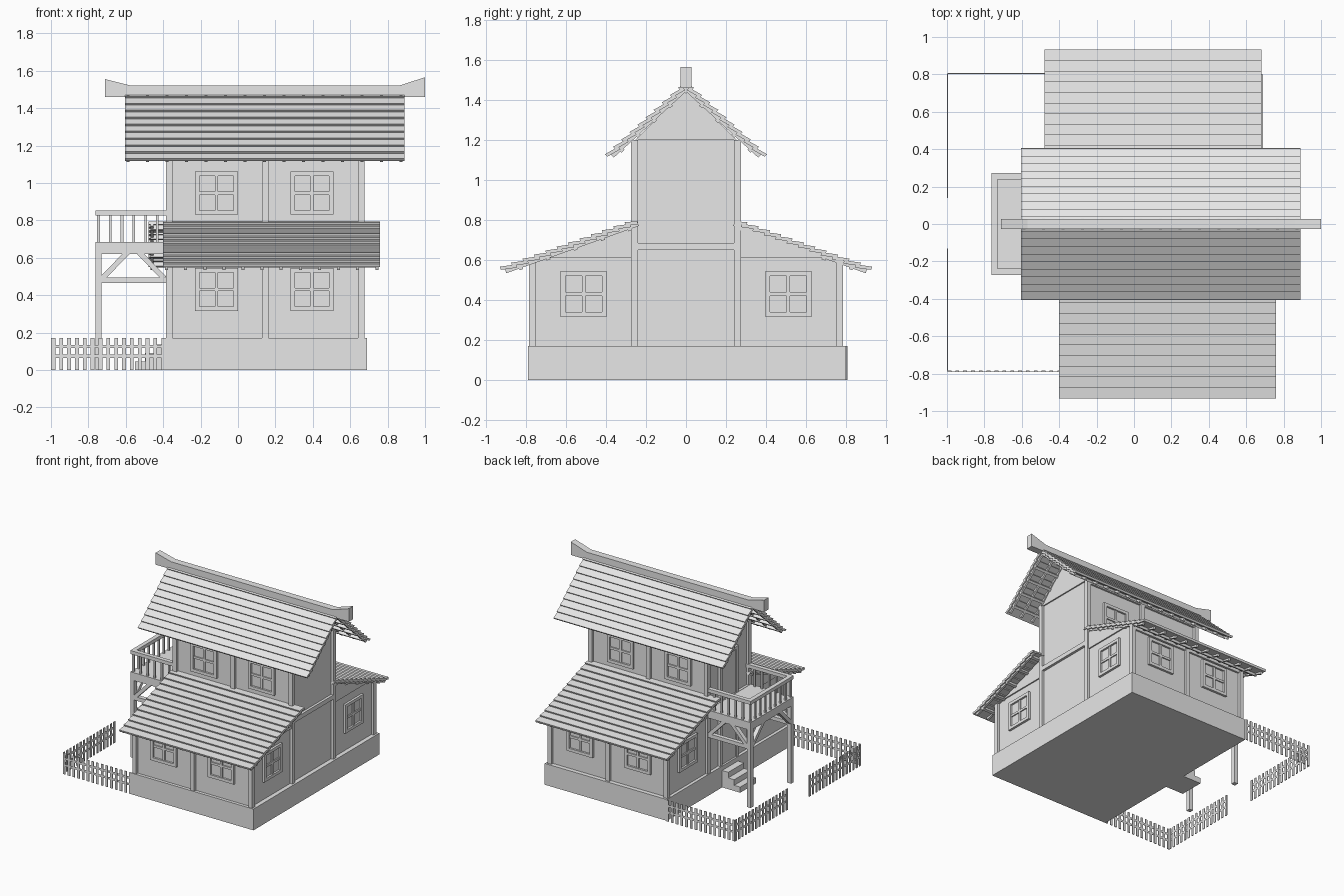
import bpy, bmesh
from mathutils import Vector

cube = bpy.data.objects.get("Cube")
if cube:
    bpy.data.objects.remove(cube)

grey = bpy.data.materials.new("plain_grey")
grey.use_nodes = True
grey.diffuse_color = (0.8, 0.8, 0.8, 1)
grey.node_tree.nodes["Principled BSDF"].inputs["Base Color"].default_value = (0.8, 0.8, 0.8, 1)


def finish(name, bm):
    bmesh.ops.recalc_face_normals(bm, faces=bm.faces)
    mesh = bpy.data.meshes.new(name)
    bm.to_mesh(mesh)
    bm.free()
    mesh.materials.append(grey)
    bpy.context.collection.objects.link(bpy.data.objects.new(name, mesh))


def prism(bm, points, lo, hi, axis="x"):
    """Extrude a (y, z) outline along x, or an (x, z) outline along y."""
    def place(p, t):
        return (t, p[0], p[1]) if axis == "x" else (p[0], t, p[1])
    a = [bm.verts.new(place(p, lo)) for p in points]
    b = [bm.verts.new(place(p, hi)) for p in points]
    bm.faces.new(a)
    bm.faces.new(b)
    for i in range(len(a)):
        j = (i + 1) % len(a)
        bm.faces.new((a[i], a[j], b[j], b[i]))


def box(bm, x0, x1, y0, y1, z0, z1):
    prism(bm, [(y0, z0), (y1, z0), (y1, z1), (y0, z1)], x0, x1)


def strip(bm, p, q, width, lo, hi, axis):
    """Straight bar between two points of an outline plane."""
    p, q = Vector(p), Vector(q)
    d = (q - p).normalized()
    n = Vector((-d.y, d.x)) * width / 2
    prism(bm, [p - n, q - n, q + n, p + n], lo, hi, axis)


LEFT, RIGHT = -0.385, 0.675      # outer faces of the timber frame in x
MID, END = 0.275, 0.785          # outer faces in y: tower, annexes
INSET, POST = 0.02, 0.034

# Plinth
bm = bmesh.new()
box(bm, -0.39, 0.69, -0.79, 0.8, 0, 0.17)
finish("plinth", bm)

# Tower walls with raised gable ends
bm = bmesh.new()
w = MID - INSET
box(bm, LEFT + INSET, RIGHT - INSET, -w, w, 0.15, 1.2)
prism(bm, [(-w, 1.2), (w, 1.2), (0, 1.455)], LEFT + 0.01, RIGHT - 0.01)
finish("tower_walls", bm)

# Annex walls, front and back
for name, s in (("front", -1), ("back", 1)):
    bm = bmesh.new()
    e = END - INSET
    prism(bm, [(s * w, 0.15), (s * e, 0.15), (s * e, 0.59), (s * w, 0.77)], LEFT + INSET, RIGHT - INSET)
    prism(bm, [(s * w, 0.61), (s * 0.7, 0.61), (s * w, 0.765)], LEFT + 0.01, RIGHT - 0.01)
    finish(name + "_annex_walls", bm)

# Timber posts and beams
bm = bmesh.new()
columns = [LEFT, (LEFT + RIGHT - POST) / 2, RIGHT - POST]
for s in (-1, 1):
    for x in columns:
        for edge, z0, z1 in ((END, 0.16, 0.6), (MID, 0.7, 1.2)):
            y = sorted((s * edge, s * (edge - POST)))
            box(bm, x, x + POST, *y, z0, z1)
    for edge, z in ((END, 0.56), (MID, 1.17)):
        y = sorted((s * (edge - 0.005), s * (edge - POST)))
        box(bm, LEFT, RIGHT, *y, z, z + 0.03)
    y = sorted((s * MID, s * (MID - POST)))
    for x in (LEFT, RIGHT - POST):
        box(bm, x, x + POST, *y, 0.16, 1.2)
for x in (LEFT, RIGHT - POST):
    box(bm, x, x + POST, -MID, MID, 0.65, 0.685)
finish("timber_frame", bm)


# Windows: frame, cross bars and sunken pane
def window(bm, axis, centre, z, face, out):
    h, bar = 0.115, 0.024

    def part(u0, u1, z0, z1, depth):
        a, b = sorted((face - out * 0.01, face + out * depth))
        u = (centre + u0, centre + u1)
        if axis == "y":
            box(bm, *u, a, b, z + z0, z + z1)
        else:
            box(bm, a, b, *u, z + z0, z + z1)
    part(-h, h, -h, h, 0.003)
    for s in (-1, 1):
        lo, hi = sorted((s * h, s * (h - bar)))
        part(lo, hi, -h, h, 0.018)
        part(-h + bar, h - bar, lo, hi, 0.018)
    part(-0.009, 0.009, -h + bar, h - bar, 0.012)
    part(-h + bar, h - bar, -0.009, 0.009, 0.012)


bm = bmesh.new()
for s in (-1, 1):
    for x in (-0.115, 0.395):
        window(bm, "y", x, 0.43, s * (END - INSET), s)
        window(bm, "y", x, 0.945, s * (MID - INSET), s)
    window(bm, "x", s * 0.512, 0.43, RIGHT - INSET, 1)
    window(bm, "x", s * 0.512, 0.43, LEFT + INSET, -1)
finish("windows", bm)

# Doors on the balcony side
bm = bmesh.new()
for z, top in ((0.17, 0.53), (0.68, 1.03)):
    box(bm, LEFT + 0.01, LEFT + 0.03, -0.09, 0.09, z, top)
    for s in (-1, 1):
        y = sorted((s * 0.09, s * 0.115))
        box(bm, LEFT, LEFT + 0.03, *y, z, top)
    box(bm, LEFT, LEFT + 0.03, -0.115, 0.115, top, top + 0.025)
finish("doors", bm)


# Roof slope: overlapping courses over rafters and purlins
def roof(name, s, eave, ridge, x0, x1, rows, purlins, rafters):
    eave, ridge = Vector(eave), Vector(ridge)
    length = (ridge - eave).length
    d = (ridge - eave) / length
    n = Vector((-d.y, d.x))
    if n.y < 0:
        n = -n
    step, t = length / rows, 0.017

    def slab(bm, pts, a, b):
        prism(bm, [(s * p.x, p.y) for p in pts], a, b)

    bm = bmesh.new()
    for i in range(rows):
        p = eave + d * step * i
        q = p + d * step * (1.35 if i < rows - 1 else 1.0)
        slab(bm, [p - n * t, p, q - n * t, q - n * 2 * t], x0, x1)
    finish(name + "_shingles", bm)

    bm = bmesh.new()
    for i in range(rafters):
        x = x0 + 0.01 + (x1 - x0 - 0.036) * i / (rafters - 1)
        p, q = eave + d * 0.02, ridge
        slab(bm, [p - n * 0.042, p - n * 0.02, q - n * 0.02, q - n * 0.042], x, x + 0.016)
    for i in range(purlins):
        p = eave + d * length * (i + 0.6) / purlins
        q = p + d * 0.02
        slab(bm, [p - n * 0.05, p - n * 0.025, q - n * 0.025, q - n * 0.05], x0 + 0.01, x1 - 0.01)
    finish(name + "_rafters", bm)


for name, s in (("front", -1), ("back", 1)):
    roof(name + "_main_roof", s, (0.405, 1.13), (0.0, 1.5), -0.605, 0.89, 10, 5, 15)
    shift = 0 if s < 0 else -0.078
    roof(name + "_annex_roof", s, (0.932, 0.567), (0.25, 0.81), -0.4 + shift, 0.76 + shift, 12, 5, 12)

# Ridge beam with upswept ends
bm = bmesh.new()
prism(bm, [(-0.71, 1.46), (1.0, 1.46), (1.0, 1.565), (0.86, 1.52), (-0.57, 1.52), (-0.71, 1.555)],
      -0.028, 0.028, "y")
finish("ridge_beam", bm)

# Balcony: deck, legs, braces and railing
OUT, SIDE = -0.763, 0.272
bm = bmesh.new()
box(bm, OUT, LEFT + 0.02, -SIDE, SIDE, 0.62, 0.683)
finish("balcony_deck", bm)

bm = bmesh.new()
for s in (-1, 1):
    y = sorted((s * SIDE, s * (SIDE - POST)))
    box(bm, OUT, OUT + POST, *y, 0, 0.62)
    box(bm, OUT, LEFT + 0.02, *y, 0.465, 0.495)
    strip(bm, (-0.725, 0.49), (-0.59, 0.63), 0.028, *y, "y")
    strip(bm, (-0.395, 0.49), (-0.53, 0.63), 0.028, *y, "y")
    strip(bm, (s * 0.24, 0.49), (s * 0.1, 0.63), 0.028, OUT, OUT + POST, "x")
finish("balcony_supports", bm)

bm = bmesh.new()
box(bm, OUT, OUT + POST, -SIDE, SIDE, 0.825, 0.853)
for s in (-1, 1):
    y = sorted((s * SIDE, s * (SIDE - POST)))
    box(bm, OUT, LEFT + 0.02, *y, 0.825, 0.853)
    for i in range(6):
        x = OUT + 0.01 + i * 0.063
        mid = s * (SIDE - POST / 2)
        box(bm, x, x + 0.014, mid - 0.007, mid + 0.007, 0.68, 0.83)
for i in range(1, 8):
    y = -SIDE + POST / 2 + i * (2 * SIDE - POST) / 8
    box(bm, OUT + 0.01, OUT + 0.024, y - 0.007, y + 0.007, 0.68, 0.83)
finish("balcony_railing", bm)

# Entrance steps
bm = bmesh.new()
for i in range(3):
    box(bm, -0.55 + i * 0.053, -0.38, -0.1, 0.1, 0, 0.045 * (i + 1))
finish("entrance_steps", bm)


# Picket fence runs
def fence(bm, along, a, b, fixed):
    thin = 0.003
    count = round((b - a) / 0.0435)

    def part(u0, u1, z0, z1, t):
        if along == "x":
            box(bm, u0, u1, fixed - t, fixed + t, z0, z1)
        else:
            box(bm, fixed - t, fixed + t, u0, u1, z0, z1)
    for i in range(count + 1):
        u = a + (b - a - 0.02) * i / count
        part(u, u + 0.02, 0, 0.17, thin)
    for z in (0.065, 0.117):
        part(a, b, z, z + 0.017, thin * 0.6)


bm = bmesh.new()
fence(bm, "x", -0.997, -0.39, -0.787)
fence(bm, "x", -0.997, -0.39, 0.805)
fence(bm, "y", -0.787, -0.13, -0.997)
fence(bm, "y", 0.14, 0.805, -0.997)
finish("picket_fence", bm)
